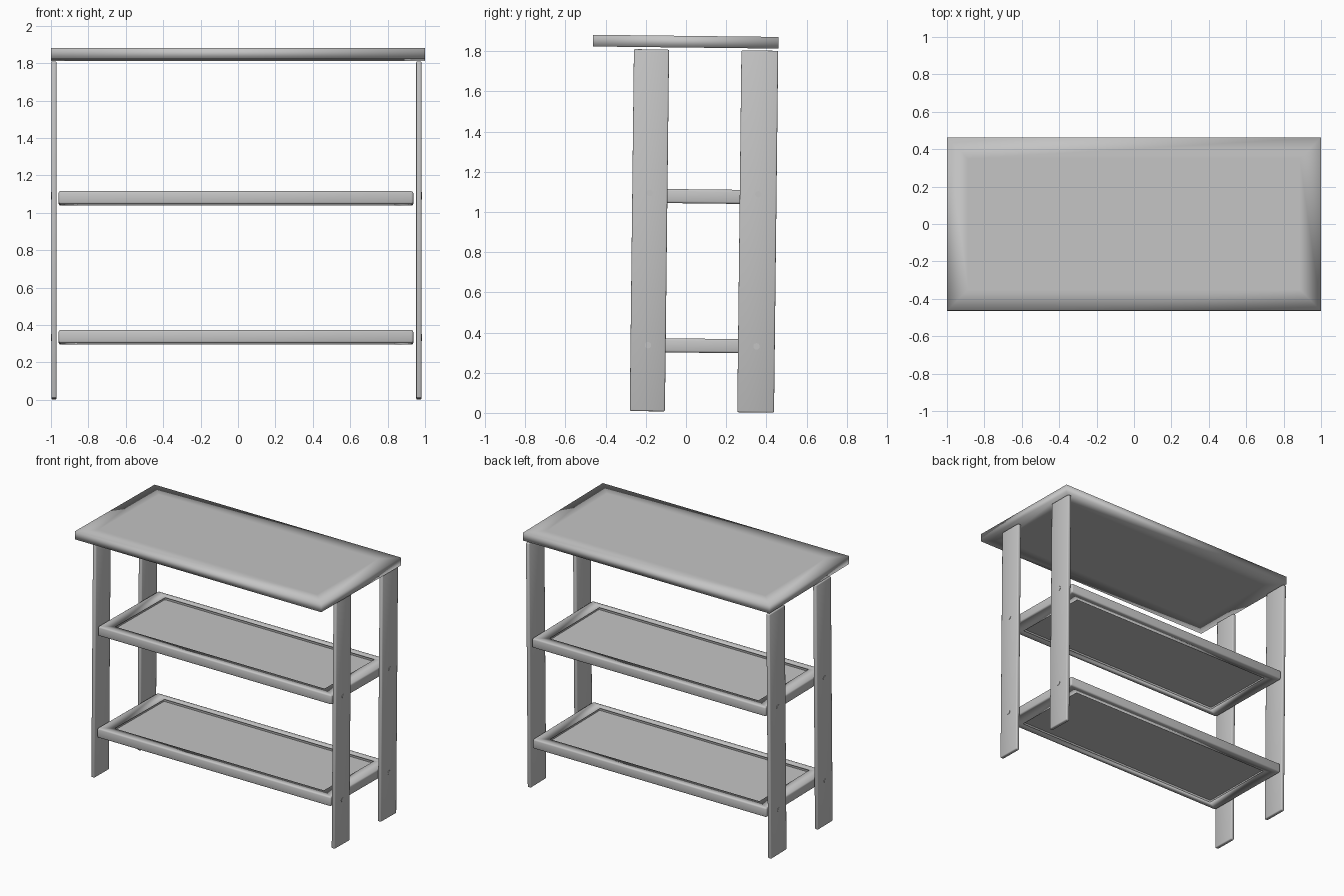
import bpy, bmesh, math
from mathutils import Matrix

if bpy.data.objects.get("Cube"):
    bpy.data.objects.remove(bpy.data.objects["Cube"], do_unlink=True)

grey = bpy.data.materials.new("plain grey")
grey.use_nodes = True
grey.diffuse_color = (0.55, 0.55, 0.55, 1)
grey.node_tree.nodes["Principled BSDF"].inputs["Base Color"].default_value = (0.55, 0.55, 0.55, 1)

# The whole rack leans very slightly backwards
LEAN = Matrix.Rotation(-0.0115, 4, 'X')


def finish(bm, name, smooth=True):
    bmesh.ops.recalc_face_normals(bm, faces=bm.faces)
    bm.transform(LEAN)
    for f in bm.faces:
        f.smooth = smooth
    me = bpy.data.meshes.new(name)
    bm.to_mesh(me)
    bm.free()
    me.materials.append(grey)
    ob = bpy.data.objects.new(name, me)
    bpy.context.collection.objects.link(ob)
    return ob


def add_box(bm, xs, ys, zs):
    size = [b - a for a, b in (xs, ys, zs)]
    mid = [(a + b) / 2 for a, b in (xs, ys, zs)]
    m = Matrix.Translation(mid) @ Matrix.Diagonal((*size, 1))
    return bmesh.ops.create_cube(bm, size=1, matrix=m)["verts"]


def soften(bm, width):
    bmesh.ops.bevel(bm, geom=bm.edges[:], offset=width, segments=2,
                    profile=0.5, affect='EDGES')


# Table top: softly shaded slab with an inset flat centre above and below
bm = bmesh.new()
add_box(bm, (-1, 1), (-0.485, 0.44), (1.818, 1.876))
bm.normal_update()
broad = [f for f in bm.faces if abs(f.normal.z) > 0.9]
bmesh.ops.inset_individual(bm, faces=broad, thickness=0.16)
finish(bm, "table_top")

# Legs with two screw heads on each outer face
for side, xs, out in (("right", (-0.998, -0.97), -1), ("left", (0.953, 0.981), 1)):
    for end, ys, screw_y in (("front", (-0.28, -0.105), -0.193),
                             ("back", (0.255, 0.438), 0.347)):
        bm = bmesh.new()
        add_box(bm, xs, ys, (0.006, 1.807))
        soften(bm, 0.007)
        finish(bm, f"{end}_{side}_leg")
        face_x = xs[1] if out > 0 else xs[0]
        for level, z in (("lower", 0.335), ("upper", 1.092)):
            bm = bmesh.new()
            place = Matrix.Translation((face_x - out * 0.002, screw_y, z))
            bmesh.ops.create_cone(bm, cap_ends=True, segments=12, radius1=0.016,
                                  radius2=0.016, depth=0.01,
                                  matrix=place @ Matrix.Rotation(math.pi / 2, 4, 'Y'))
            finish(bm, f"{level}_{end}_{side}_screw", False)

# Shelves: a softened rectangular frame around a thin recessed panel
X0, X1, Y0, Y1 = -0.959, 0.937, -0.268, 0.435
RIM_X, RIM_Y, THICK = 0.09, 0.075, 0.07
for level, z in (("lower", 0.3), ("upper", 1.043)):
    bm = bmesh.new()
    add_box(bm, (X0, X1), (Y0, Y1), (z, z + THICK))
    bm.normal_update()
    broad = [f for f in bm.faces if abs(f.normal.z) > 0.9]
    inner = bmesh.ops.inset_individual(bm, faces=broad, thickness=RIM_Y)
    for v in {v for f in broad for v in f.verts}:
        v.co.x = X0 + RIM_X if v.co.x < 0 else X1 - RIM_X
    bmesh.ops.bridge_loops(bm, edges=list({e for f in broad for e in f.edges}))
    bmesh.ops.delete(bm, geom=broad, context='FACES_ONLY')
    corners = [e for e in bm.edges if len(e.link_faces) == 2 and e.calc_face_angle(0) > 1]
    bmesh.ops.bevel(bm, geom=corners, offset=0.01, segments=2, profile=0.5, affect='EDGES')
    finish(bm, f"{level}_shelf_frame")
    bm = bmesh.new()
    add_box(bm, (X0 + RIM_X - 0.02, X1 - RIM_X + 0.02),
            (Y0 + RIM_Y - 0.02, Y1 - RIM_Y + 0.02), (z + 0.02, z + 0.05))
    finish(bm, f"{level}_shelf_panel", False)
